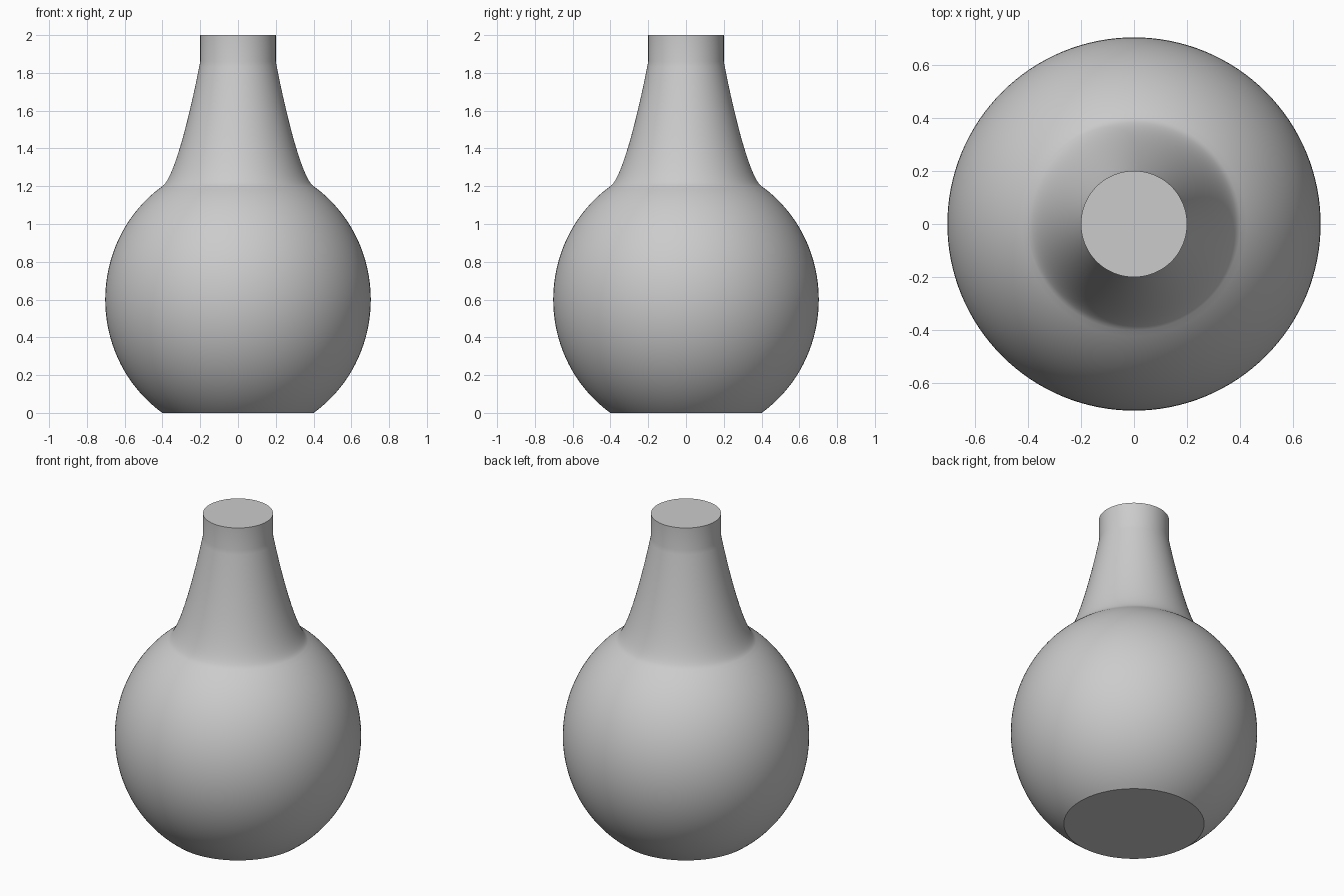
import bpy
import bmesh
from math import sin, cos, asin, tau, radians

if "Cube" in bpy.data.objects:
    bpy.data.objects.remove(bpy.data.objects["Cube"], do_unlink=True)

SIDES = 128


def make_material(name, color):
    mat = bpy.data.materials.new(name)
    mat.use_nodes = True
    mat.diffuse_color = color
    mat.node_tree.nodes["Principled BSDF"].inputs["Base Color"].default_value = color
    return mat


def bulb_profile(radius, half_height, mid_z, cut, steps):
    """Elliptical arc, cut off flat at equal distances below and above its middle."""
    limit = asin(cut / half_height)
    angles = [limit * (2 * i / steps - 1) for i in range(steps + 1)]
    return [(radius * cos(a), mid_z + half_height * sin(a)) for a in angles]


def bezier_profile(a, b, c, d, steps):
    """Cubic curve in (radius, height), without its first point."""
    points = []
    for i in range(1, steps + 1):
        t = i / steps
        u = 1 - t
        points.append(tuple(u**3 * p + 3 * u * u * t * q + 3 * u * t * t * r + t**3 * s
                            for p, q, r, s in zip(a, b, c, d)))
    return points


def lathe(name, profile, mat):
    """Turn a profile around z and close both ends with flat discs."""
    bm = bmesh.new()
    rings = [[bm.verts.new((r * cos(tau * i / SIDES), r * sin(tau * i / SIDES), z))
              for i in range(SIDES)] for r, z in profile]
    for low, high in zip(rings, rings[1:]):
        for i in range(SIDES):
            j = (i + 1) % SIDES
            bm.faces.new((low[i], low[j], high[j], high[i]))
    bm.faces.new(rings[0][::-1])
    bm.faces.new(rings[-1])
    mesh = bpy.data.meshes.new(name)
    bm.to_mesh(mesh)
    bm.free()
    mesh.materials.append(mat)
    obj = bpy.data.objects.new(name, mesh)
    bpy.context.collection.objects.link(obj)
    bpy.ops.object.select_all(action="DESELECT")
    obj.select_set(True)
    bpy.context.view_layer.objects.active = obj
    bpy.ops.object.shade_smooth_by_angle(angle=radians(30))
    return obj


grey = make_material("plain grey", (0.6, 0.6, 0.6, 1))

# Round body, flared neck and straight mouth in one turned outline
outline = bulb_profile(0.703, 0.73, 0.6, 0.6, 48)
outline += bezier_profile((0.4, 1.2), (0.33, 1.25), (0.24, 1.65), (0.2, 1.86), 24)
outline.append((0.2, 2.0))
lathe("vase_body", outline, grey)
